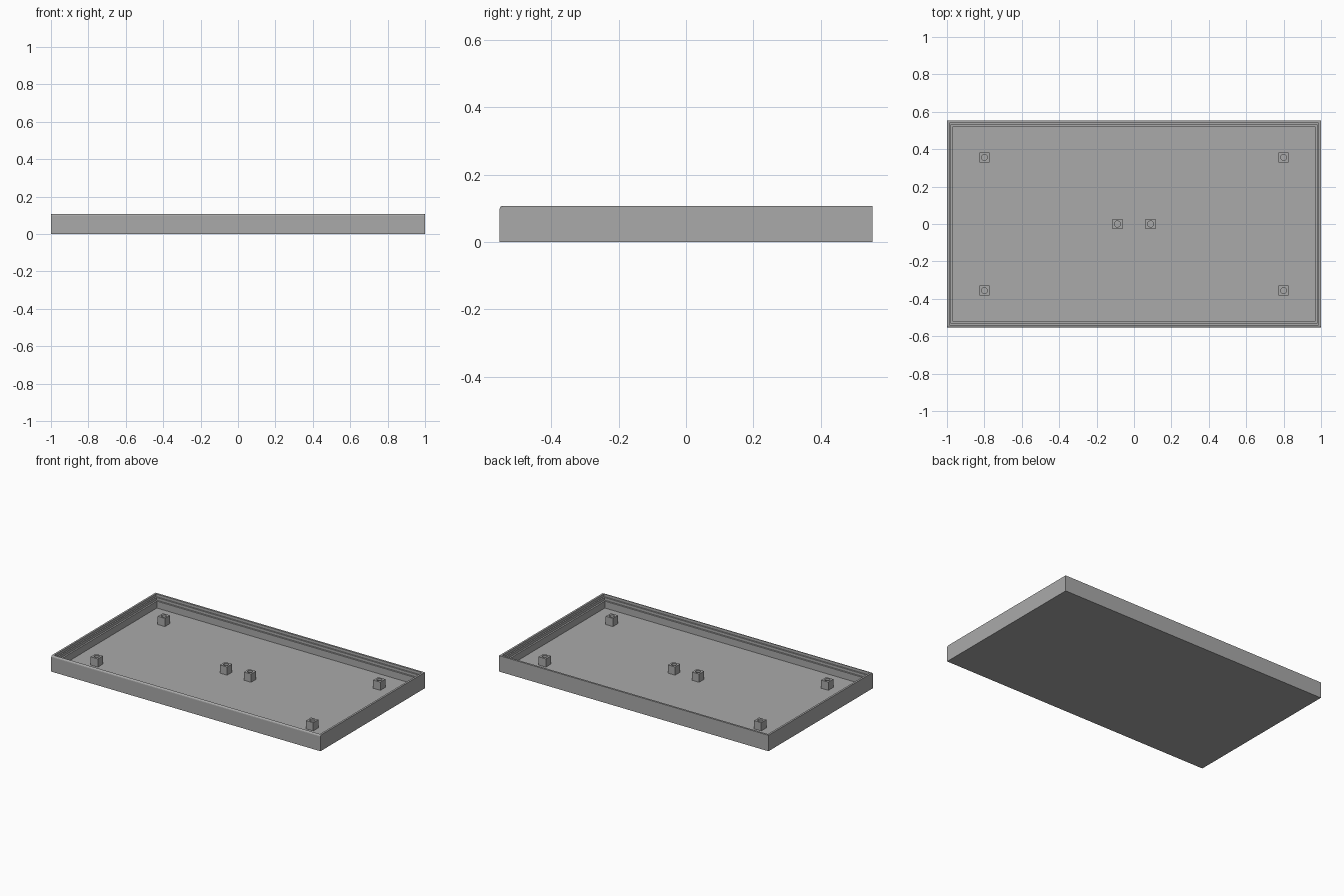
import bpy, bmesh
from math import cos, sin, pi

cube = bpy.data.objects.get("Cube")
if cube:
    bpy.data.objects.remove(cube, do_unlink=True)

grey = bpy.data.materials.new("plain grey")
grey.use_nodes = True
GREY = (0.40, 0.40, 0.40, 1)
grey.diffuse_color = GREY
grey.node_tree.nodes["Principled BSDF"].inputs["Base Color"].default_value = GREY

HX, HY, TOP, FLOOR = 1.0, 0.5535, 0.107, 0.025


def finish(bm, name):
    bmesh.ops.recalc_face_normals(bm, faces=bm.faces)
    mesh = bpy.data.meshes.new(name)
    bm.to_mesh(mesh)
    bm.free()
    mesh.materials.append(grey)
    obj = bpy.data.objects.new(name, mesh)
    bpy.context.collection.objects.link(obj)
    return obj


def bridge(bm, a, b):
    for i in range(len(a)):
        j = (i + 1) % len(a)
        bm.faces.new((a[i], a[j], b[j], b[i]))


# Tray: rectangular rings (inset, height) from the base, over the stepped rim, to the floor
bm = bmesh.new()
profile = [(0, 0), (0, TOP), (0.013, TOP), (0.013, 0.089),
           (0.022, 0.089), (0.022, 0.071), (0.033, 0.071), (0.033, FLOOR)]
rings = [[bm.verts.new((sx * (HX - d), sy * (HY - d), z))
          for sx, sy in ((-1, -1), (1, -1), (1, 1), (-1, 1))] for d, z in profile]
for lower, upper in zip(rings, rings[1:]):
    bridge(bm, lower, upper)
bm.faces.new(rings[0])
bm.faces.new(rings[-1])
# Rounded top edge along the front only
front = [e for e in bm.edges if all(v.co.y < -HY + 0.001 and v.co.z > TOP - 0.001 for v in e.verts)]
bmesh.ops.bevel(bm, geom=front, offset=0.01, segments=4, profile=0.5, affect='EDGES')
finish(bm, "tray")


# Square standoffs with a round screw hole
def standoff(name, x, y, half=0.0267, radius=0.016, top=0.08, n=24):
    bm = bmesh.new()
    outer, inner = [], []
    for i in range(n):
        c, s = cos(2 * pi * i / n + pi / 4), sin(2 * pi * i / n + pi / 4)
        k = half / max(abs(c), abs(s))
        outer.append((x + k * c, y + k * s))
        inner.append((x + radius * c, y + radius * s))
    loops = [[bm.verts.new((px, py, z)) for px, py in pts]
             for pts, z in ((outer, FLOOR), (outer, top), (inner, top), (inner, FLOOR + 0.002))]
    for a, b in zip(loops, loops[1:]):
        bridge(bm, a, b)
    bm.faces.new(loops[0])
    bm.faces.new(loops[-1])
    finish(bm, name)


for sx, side in ((-1, "right"), (1, "left")):
    standoff("centre_standoff_" + side, sx * 0.089, 0)
    for sy, end in ((-1, "front"), (1, "back")):
        standoff(f"{end}_standoff_{side}", sx * 0.8, sy * 0.356)
